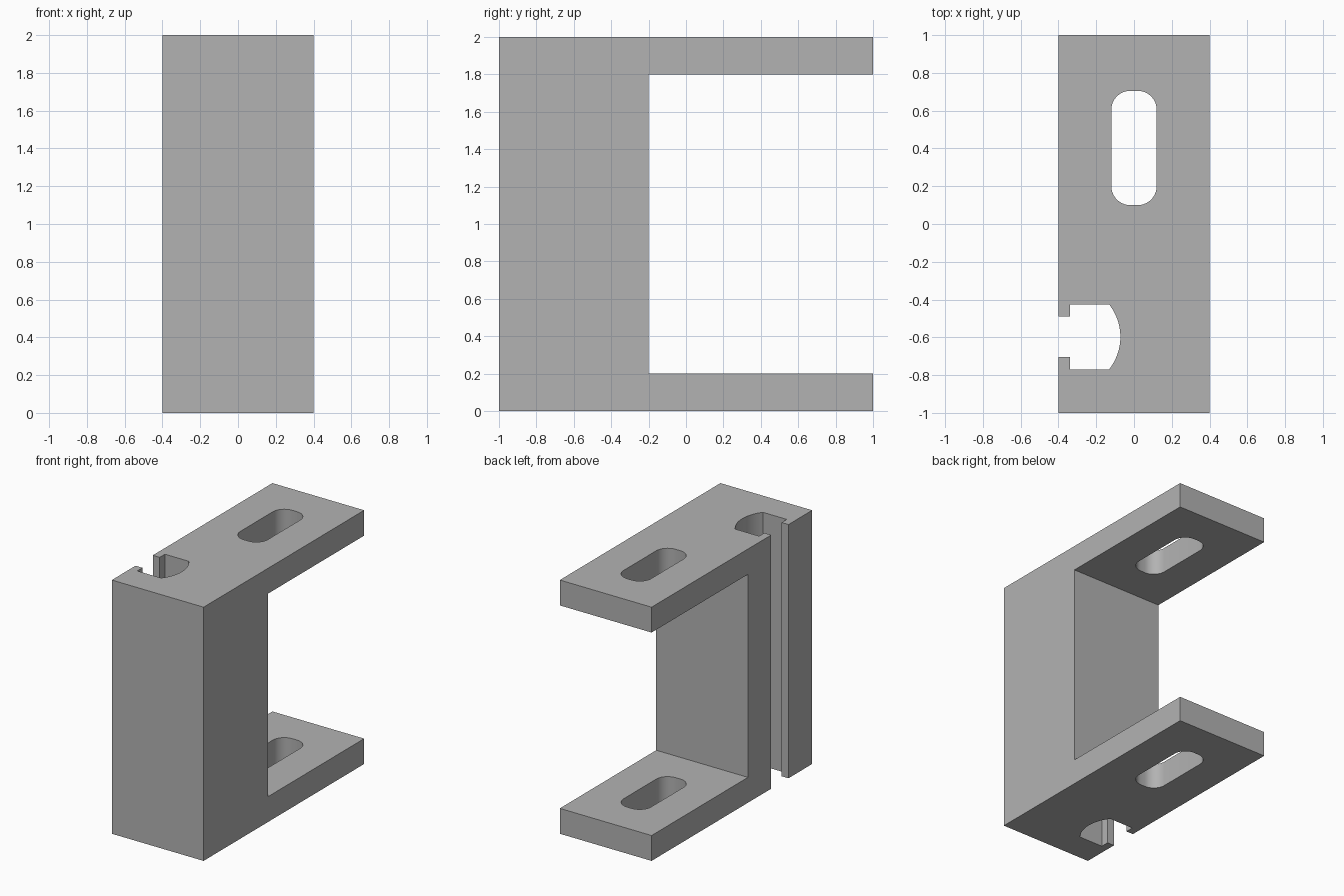
import bpy
import bmesh
from math import sin, cos, pi, asin
from mathutils import Vector

cube = bpy.data.objects.get("Cube")
if cube:
    bpy.data.objects.remove(cube, do_unlink=True)

grey = bpy.data.materials.new("plain grey")
grey.use_nodes = True
colour = (0.45, 0.45, 0.45, 1)
grey.diffuse_color = colour
grey.node_tree.nodes["Principled BSDF"].inputs["Base Color"].default_value = colour


def prism(name, points, direction):
    """Extrude a closed outline of 3D points along a direction."""
    bm = bmesh.new()
    face = bm.faces.new([bm.verts.new(p) for p in points])
    result = bmesh.ops.extrude_face_region(bm, geom=[face])
    moved = [v for v in result["geom"] if isinstance(v, bmesh.types.BMVert)]
    bmesh.ops.translate(bm, verts=moved, vec=Vector(direction))
    bmesh.ops.recalc_face_normals(bm, faces=bm.faces)
    mesh = bpy.data.meshes.new(name)
    bm.to_mesh(mesh)
    bm.free()
    mesh.materials.append(grey)
    obj = bpy.data.objects.new(name, mesh)
    bpy.context.collection.objects.link(obj)
    return obj


def arc(cx, cy, radius, start, end, steps):
    angles = [start + (end - start) * i / steps for i in range(steps + 1)]
    return [(cx + radius * cos(a), cy + radius * sin(a)) for a in angles]


def vertical_cutter(name, outline):
    """Cutter that passes right through the full height."""
    obj = prism(name, [(x, y, -0.1) for x, y in outline], (0, 0, 2.2))
    obj.hide_render = True
    return obj


# C-shaped bracket: thick web at the front, two flanges reaching back
side = [(-1, 0), (1, 0), (1, 0.2), (-0.2, 0.2), (-0.2, 1.8), (1, 1.8), (1, 2), (-1, 2)]
bracket = prism("bracket", [(-0.4, y, z) for y, z in side], (0.8, 0, 0))

# Rounded bolt slot through both flanges
slot = []
corners = [(0.02, 0.605), (-0.02, 0.605), (-0.02, 0.2), (0.02, 0.2)]
for i, (cx, cy) in enumerate(corners):
    slot += arc(cx, cy, 0.1, i * pi / 2, (i + 1) * pi / 2, 10)

# Channel with a narrow mouth on the right side and a curved inner wall
mid, half, mouth, radius = -0.5975, 0.1725, 0.1075, 0.278
sweep = asin(half / radius)
channel = [(-0.5, mid - mouth), (-0.34, mid - mouth), (-0.34, mid - half)]
channel += arc(-0.35, mid, radius, -sweep, sweep, 16)
channel += [(-0.34, mid + half), (-0.34, mid + mouth), (-0.5, mid + mouth)]

cutters = [vertical_cutter("slot_cutter", slot), vertical_cutter("channel_cutter", channel)]
bpy.ops.object.select_all(action="DESELECT")
bracket.select_set(True)
bpy.context.view_layer.objects.active = bracket
for cutter in cutters:
    cut = bracket.modifiers.new(cutter.name, "BOOLEAN")
    cut.operation = "DIFFERENCE"
    cut.solver = "EXACT"
    cut.object = cutter
    bpy.ops.object.modifier_apply(modifier=cut.name)
    bpy.data.objects.remove(cutter, do_unlink=True)

bpy.ops.object.shade_smooth_by_angle(angle=pi / 6)
